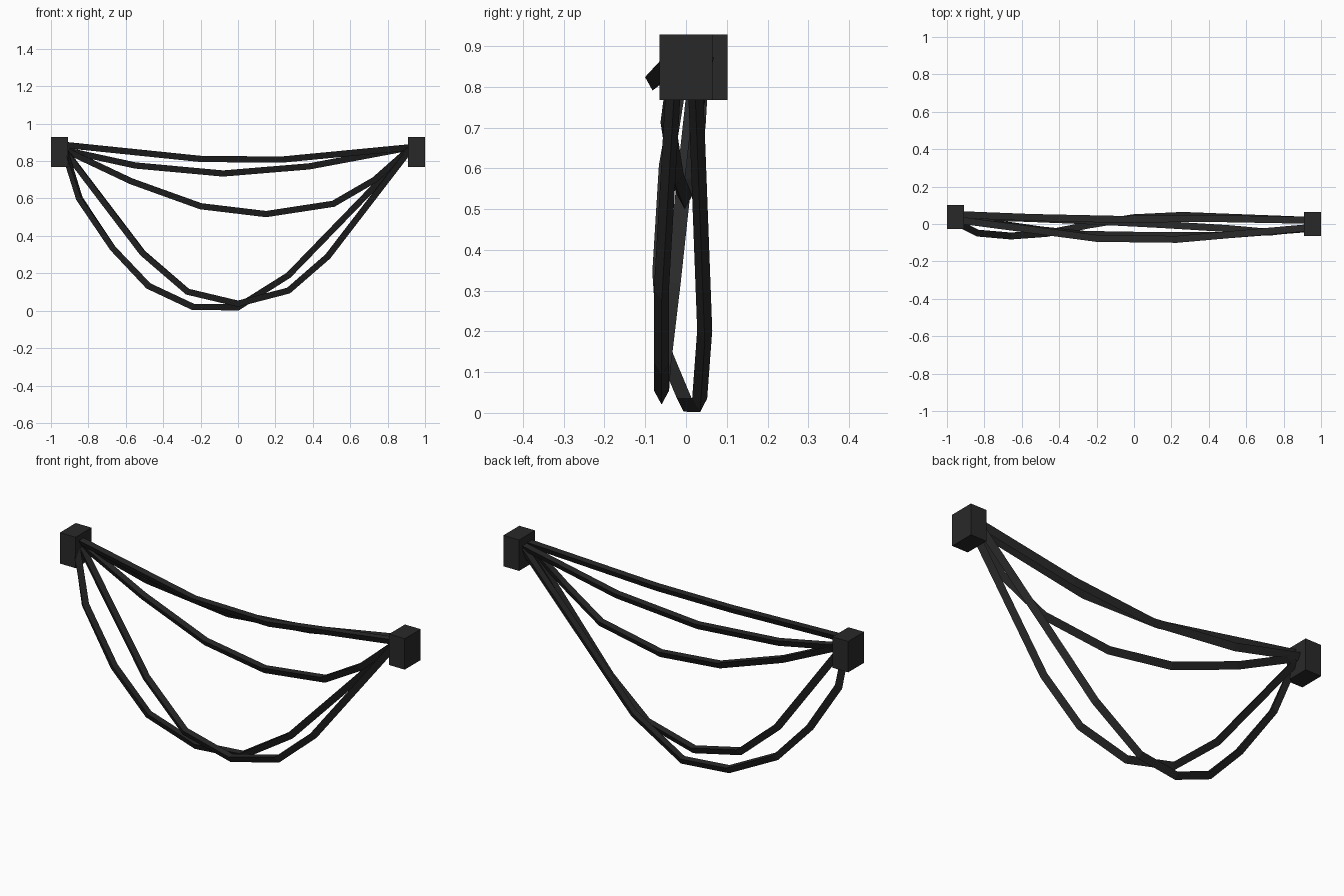
import bpy, bmesh
from mathutils import Vector

if "Cube" in bpy.data.objects:
    bpy.data.objects.remove(bpy.data.objects["Cube"])

# One dark colour for everything
dark = bpy.data.materials.new("dark grey")
dark.diffuse_color = (0.022, 0.022, 0.022, 1)
dark.use_nodes = True
dark.node_tree.nodes["Principled BSDF"].inputs["Base Color"].default_value = dark.diffuse_color

# Mount blocks at both ends
def mount(name, x, y):
    bpy.ops.mesh.primitive_cube_add(size=1, location=(x, y, 0.848))
    o = bpy.context.object
    o.name = name
    o.scale = (0.09, 0.13, 0.16)
    bpy.ops.object.transform_apply(location=False, rotation=False, scale=True)
    o.data.materials.append(dark)

mount("left_mount", -0.955, 0.037)
mount("right_mount", 0.955, 0.0)

# Sagging cable: triangular section, flat side up, mitred at each bend
SECTION = [(-0.0185, 0.016), (0.0185, 0.016), (0.0, -0.017)]

def cable(name, points):
    pts = [Vector(p) for p in points]
    dirs = [(b - a).normalized() for a, b in zip(pts, pts[1:])]
    bm = bmesh.new()
    rings = []
    for i, p in enumerate(pts):
        d0, d1 = dirs[max(i - 1, 0)], dirs[min(i, len(dirs) - 1)]
        t = (d0 + d1).normalized()
        side = Vector((-t.y, t.x, 0)).normalized()
        up = t.cross(side) / t.dot(d1)
        rings.append([bm.verts.new(p + side * s + up * u) for s, u in SECTION])
    for a, b in zip(rings, rings[1:]):
        for k in range(3):
            n = (k + 1) % 3
            bm.faces.new((a[k], a[n], b[n], b[k]))
    bm.faces.new(rings[0])
    bm.faces.new(rings[-1])
    bmesh.ops.recalc_face_normals(bm, faces=bm.faces)
    me = bpy.data.meshes.new(name)
    bm.to_mesh(me)
    bm.free()
    me.materials.append(dark)
    bpy.context.collection.objects.link(bpy.data.objects.new(name, me))

cable("cable_top", [(-0.93, 0.02, 0.887), (-0.2, -0.077, 0.812), (0.23, -0.082, 0.808), (0.93, -0.02, 0.875)])
cable("cable_upper", [(-0.93, 0.05, 0.86), (-0.55, 0.035, 0.777), (-0.08, 0.025, 0.734),
                      (0.38, 0.03, 0.772), (0.93, 0.02, 0.875)])
cable("cable_middle", [(-0.93, 0.04, 0.862), (-0.57, 0.03, 0.692), (-0.2, 0.015, 0.559), (0.15, -0.003, 0.517),
                       (0.51, -0.025, 0.572), (0.73, -0.044, 0.7), (0.93, -0.02, 0.875)])
cable("cable_lower", [(-0.93, 0.03, 0.86), (-0.51, -0.03, 0.308), (-0.27, -0.055, 0.102), (0, -0.06, 0.038),
                      (0.27, -0.06, 0.108), (0.48, -0.06, 0.29), (0.93, -0.025, 0.875)])
cable("cable_bottom", [(-0.93, 0.0, 0.85), (-0.85, -0.045, 0.6), (-0.67, -0.064, 0.335), (-0.48, -0.052, 0.133),
                       (-0.24, -0.005, 0.02), (0, 0.034, 0.019), (0.27, 0.046, 0.19), (0.93, 0.02, 0.87)])
